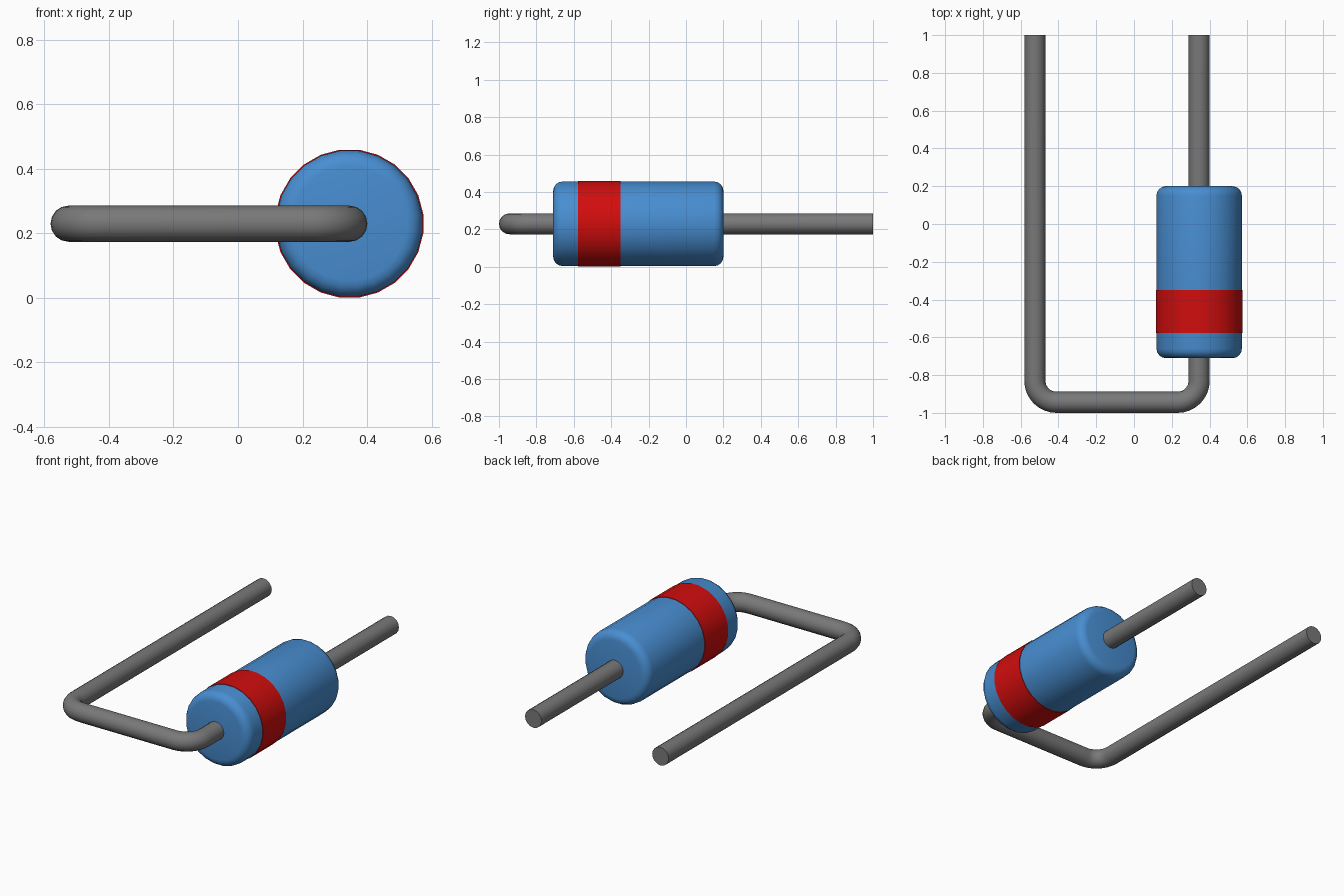
import bpy, bmesh
from math import sin, cos, pi, radians
from mathutils import Vector

if "Cube" in bpy.data.objects:
    bpy.data.objects.remove(bpy.data.objects["Cube"])

AXIS_X, AXIS_Z = 0.345, 0.23


def material(name, rgb):
    mat = bpy.data.materials.new(name)
    mat.use_nodes = True
    mat.diffuse_color = (*rgb, 1)
    mat.node_tree.nodes["Principled BSDF"].inputs["Base Color"].default_value = (*rgb, 1)
    return mat


def smooth(obj, degrees):
    bpy.ops.object.select_all(action="DESELECT")
    obj.select_set(True)
    bpy.context.view_layer.objects.active = obj
    bpy.ops.object.shade_smooth_by_angle(angle=radians(degrees))


def lathe(name, profile, mat, sides=24):
    """Turn (radius, y) points around the component axis; capped at both ends."""
    bm = bmesh.new()
    rings = []
    for r, y in profile:
        angles = [2 * pi * (i + 0.5) / sides for i in range(sides)]
        rings.append([bm.verts.new((AXIS_X + r * cos(a), y, AXIS_Z + r * sin(a))) for a in angles])
    for a, b in zip(rings, rings[1:]):
        for i in range(sides):
            j = (i + 1) % sides
            bm.faces.new((a[i], a[j], b[j], b[i]))
    bm.faces.new(rings[0])
    bm.faces.new(rings[-1])
    bmesh.ops.recalc_face_normals(bm, faces=bm.faces)
    mesh = bpy.data.meshes.new(name)
    bm.to_mesh(mesh)
    bm.free()
    mesh.materials.append(mat)
    obj = bpy.data.objects.new(name, mesh)
    bpy.context.collection.objects.link(obj)
    smooth(obj, 40)
    return obj


blue = material("body blue", (0.065, 0.27, 0.64))
red = material("band red", (0.64, 0.004, 0.004))
grey = material("lead grey", (0.19, 0.19, 0.19))

# Body: cylinder with rounded rims
R, FRONT, BACK, RIM = 0.228, -0.71, 0.2, 0.05
steps = [i * pi / 8 for i in range(5)]
front_rim = [(R - RIM + RIM * sin(t), FRONT + RIM - RIM * cos(t)) for t in steps]
back_rim = [(r, FRONT + BACK - y) for r, y in reversed(front_rim)]
lathe("body", front_rim + back_rim, blue)

# Polarity band: thin sleeve around the body
lathe("polarity_band", [(R - 0.005, -0.577), (R + 0.003, -0.577),
                        (R + 0.003, -0.35), (R - 0.005, -0.35)], red)

# Wire lead: U-shaped path with two rounded corners
LEFT, TURN_Y, BEND, WIRE = -0.525, -0.944, 0.115, 0.056
path = [Vector((LEFT, 1, AXIS_Z))]
for cx, start in ((LEFT + BEND, pi), (AXIS_X - BEND, 1.5 * pi)):
    for i in range(9):
        a = start + i * pi / 16
        path.append(Vector((cx + BEND * cos(a), TURN_Y + BEND + BEND * sin(a), AXIS_Z)))
path.append(Vector((AXIS_X, 1, AXIS_Z)))

curve = bpy.data.curves.new("wire_lead", "CURVE")
curve.dimensions = "3D"
curve.bevel_depth = WIRE
curve.bevel_resolution = 6
curve.use_fill_caps = True
spline = curve.splines.new("POLY")
spline.points.add(len(path) - 1)
for point, co in zip(spline.points, path):
    point.co = (*co, 1)
curve.materials.append(grey)
lead = bpy.data.objects.new("wire_lead", curve)
bpy.context.collection.objects.link(lead)
bpy.ops.object.select_all(action="DESELECT")
lead.select_set(True)
bpy.context.view_layer.objects.active = lead
bpy.ops.object.convert(target="MESH")
lead = bpy.context.view_layer.objects.active

# Weld the end caps so the wire is one closed surface
bm = bmesh.new()
bm.from_mesh(lead.data)
bmesh.ops.remove_doubles(bm, verts=bm.verts, dist=0.0005)
bmesh.ops.recalc_face_normals(bm, faces=bm.faces)
bm.to_mesh(lead.data)
bm.free()
smooth(lead, 40)
